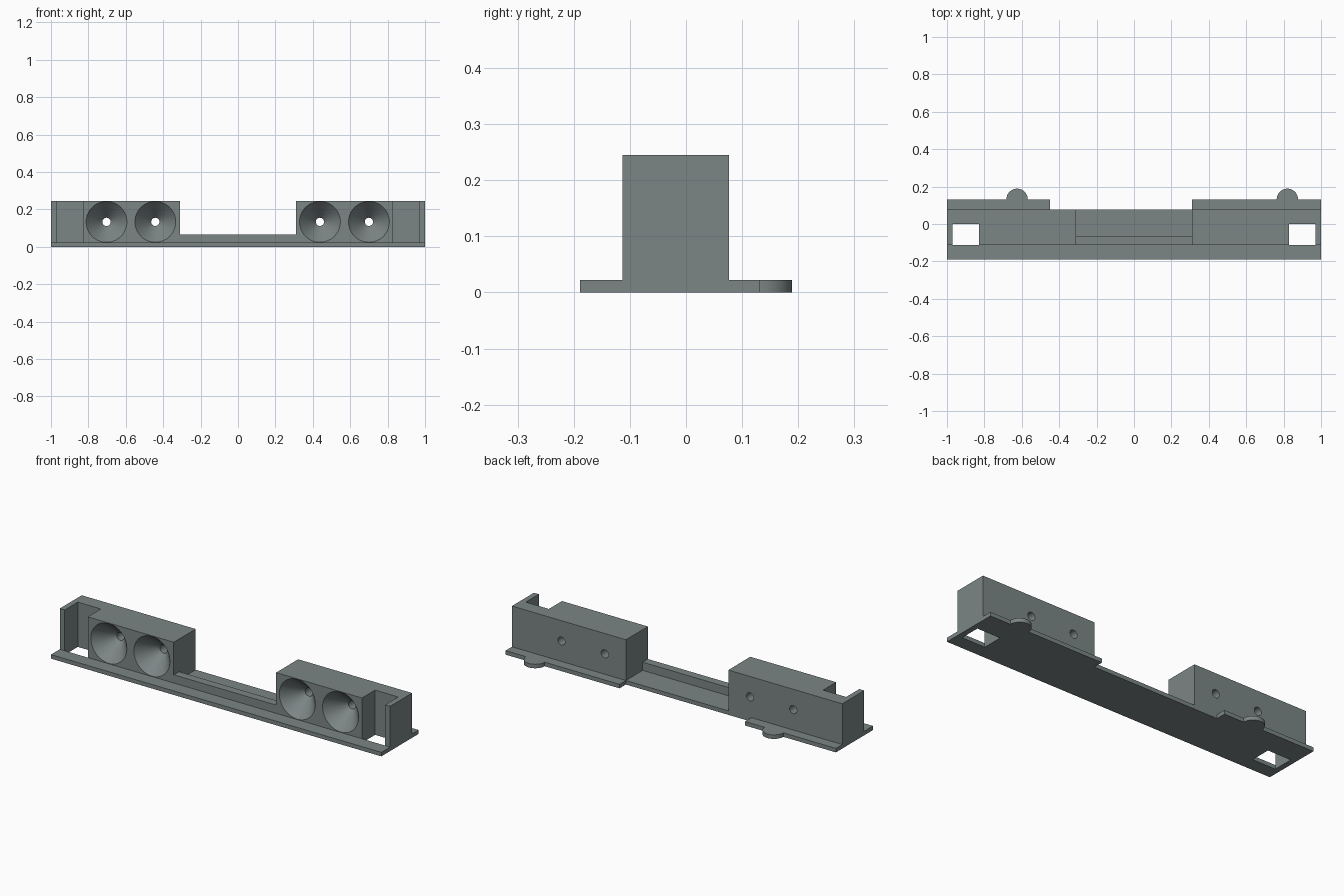
import bpy, bmesh, math
from mathutils import Matrix

if "Cube" in bpy.data.objects:
    bpy.data.objects.remove(bpy.data.objects["Cube"])

grey = bpy.data.materials.new("slate grey")
grey.diffuse_color = (0.2, 0.235, 0.235, 1)
grey.use_nodes = True
grey.node_tree.nodes["Principled BSDF"].inputs["Base Color"].default_value = grey.diffuse_color

BASE, TOP = 0.022, 0.245           # plate thickness, housing height
FRONT, BACK = -0.113, 0.077        # housing depth range


def finish(name, bm):
    bmesh.ops.recalc_face_normals(bm, faces=bm.faces)
    me = bpy.data.meshes.new(name)
    bm.to_mesh(me)
    bm.free()
    me.materials.append(grey)
    ob = bpy.data.objects.new(name, me)
    bpy.context.collection.objects.link(ob)
    return ob


def prism(name, outline, z0, z1):
    """Extrude a plan outline from z0 to z1."""
    bm = bmesh.new()
    face = bm.faces.new([bm.verts.new((x, y, z0)) for x, y in outline])
    ext = bmesh.ops.extrude_face_region(bm, geom=[face])["geom"]
    bmesh.ops.translate(bm, vec=(0, 0, z1 - z0),
                        verts=[v for v in ext if isinstance(v, bmesh.types.BMVert)])
    return finish(name, bm)


def rect(x0, x1, y0, y1):
    return [(x0, y0), (x1, y0), (x1, y1), (x0, y1)]


def funnel(name, x, z):
    """Conical cup that runs into a narrow through hole."""
    bm = bmesh.new()
    n, rings = 64, []
    for y, r in ((FRONT - 0.001, 0.11), (FRONT + 0.1, 0.022), (BACK + 0.02, 0.022)):
        rings.append([bm.verts.new((x + r * math.cos(2 * math.pi * i / n), y,
                                    z + r * math.sin(2 * math.pi * i / n))) for i in range(n)])
    for a, b in zip(rings, rings[1:]):
        for i in range(n):
            j = (i + 1) % n
            bm.faces.new((a[i], a[j], b[j], b[i]))
    bm.faces.new(rings[0])
    bm.faces.new(rings[-1])
    return finish(name, bm)


def combine(target, other, operation):
    bpy.context.view_layer.objects.active = target
    mod = target.modifiers.new("combine", 'BOOLEAN')
    mod.operation, mod.object, mod.solver = operation, other, 'EXACT'
    bpy.ops.object.modifier_apply(modifier=mod.name)
    bpy.data.objects.remove(other, do_unlink=True)


def tab(cx, r=0.057, y=0.132, n=24):
    """Half-round locating tab, listed from +x to -x."""
    return [(cx + r * math.cos(math.pi * i / n), y + r * math.sin(math.pi * i / n))
            for i in range(n + 1)]


# base plate with rear flanges and half-round tabs
outline = [(-1, -0.189), (1, -0.189), (1, 0.132), *tab(0.82), (0.31, 0.132), (0.31, BACK),
           (-0.45, BACK), (-0.45, 0.132), *tab(-0.625), (-1, 0.132)]
body = prism("sensor_bracket", outline, 0, BASE)

# low sill between the housings
combine(body, prism("sill", rect(-0.33, 0.33, FRONT, -0.068), 0.01, 0.067), 'UNION')

# two housings: solid block, thin back wall and end wall around an open bay
for s in (-1, 1):
    plan = [(0.31, FRONT), (0.83, FRONT), (0.83, 0), (0.97, 0),
            (0.97, FRONT), (1, FRONT), (1, BACK), (0.31, BACK)]
    combine(body, prism("housing", [(s * x, y) for x, y in plan], 0.01, TOP), 'UNION')

# bay windows through the plate
for s in (-1, 1):
    xs = sorted((s * 0.83, s * 0.97))
    combine(body, prism("window", rect(*xs, FRONT, 0), -0.05, 0.1), 'DIFFERENCE')

# four conical cups
for x in (-0.703, -0.442, 0.438, 0.7):
    combine(body, funnel("cup", x, 0.1335), 'DIFFERENCE')

# smooth cones and tabs, sharp box edges
bpy.ops.object.select_all(action='DESELECT')
body.select_set(True)
bpy.context.view_layer.objects.active = body
bpy.ops.object.shade_smooth_by_angle(angle=math.radians(30))
